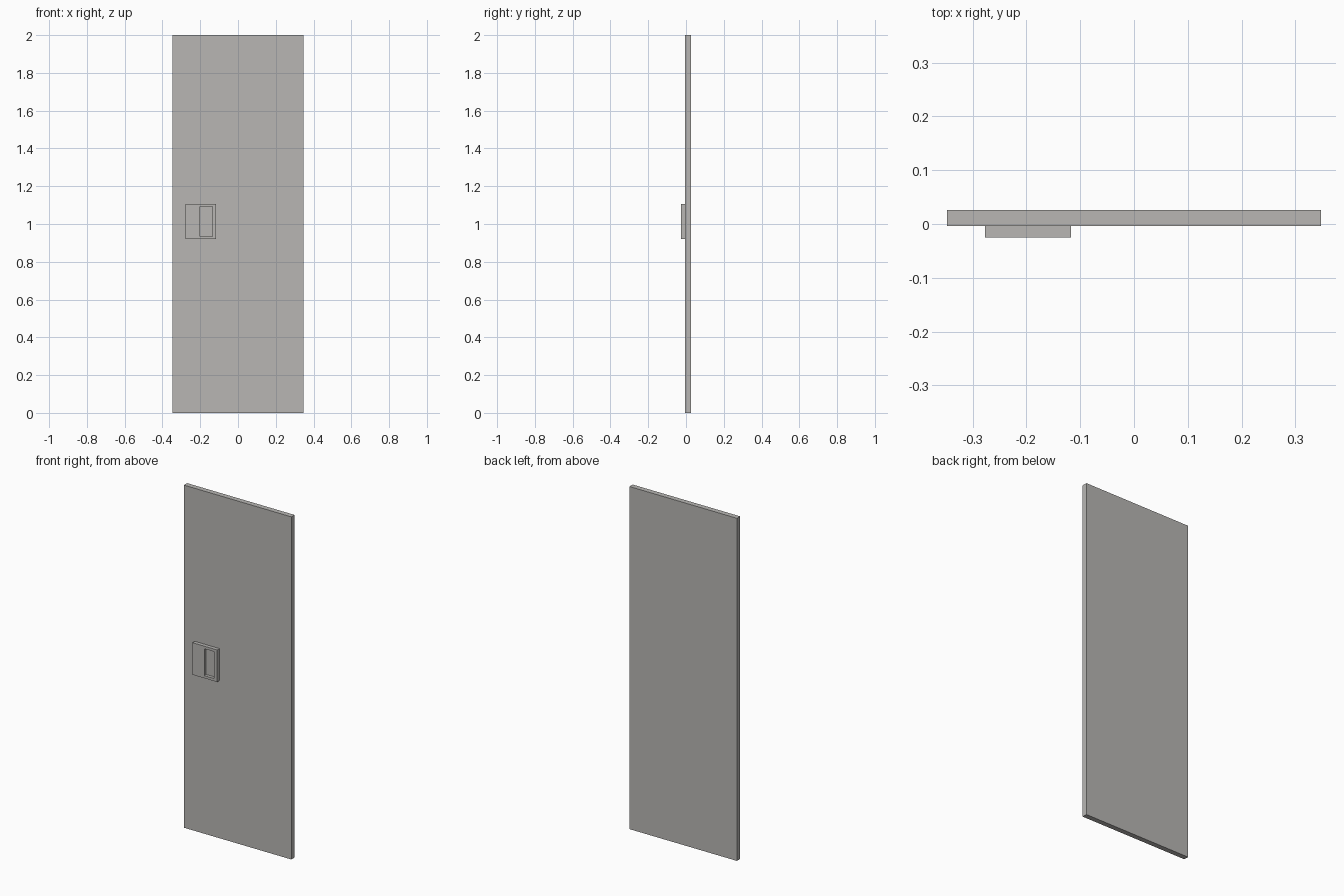
import bpy, bmesh
from mathutils import Vector

if "Cube" in bpy.data.objects:
    bpy.data.objects.remove(bpy.data.objects["Cube"])

grey = bpy.data.materials.new("warm_grey")
grey.diffuse_color = (0.48, 0.47, 0.455, 1)
grey.use_nodes = True
grey.node_tree.nodes["Principled BSDF"].inputs["Base Color"].default_value = grey.diffuse_color


def box(x0, x1, y0, y1, z0, z1):
    bm = bmesh.new()
    bmesh.ops.create_cube(bm, size=1)
    for v in bm.verts:
        v.co = Vector((x1 if v.co.x > 0 else x0,
                       y1 if v.co.y > 0 else y0,
                       z1 if v.co.z > 0 else z0))
    return bm


def finish(bm, name):
    bmesh.ops.recalc_face_normals(bm, faces=bm.faces)
    mesh = bpy.data.meshes.new(name)
    bm.to_mesh(mesh)
    bm.free()
    mesh.materials.append(grey)
    obj = bpy.data.objects.new(name, mesh)
    bpy.context.collection.objects.link(obj)


# Door slab
finish(box(-0.347, 0.347, -0.004, 0.026, 0, 2), "door_panel")

# Handle plate with a rectangular finger recess in its front face
x0, x1, z0, z1 = -0.277, -0.117, 0.92, 1.107
bm = box(x0, x1, -0.0255, -0.004, z0, z1)
front = min(bm.faces, key=lambda f: f.calc_center_median().y)
bmesh.ops.inset_individual(bm, faces=[front], thickness=0.01)
cx, cz = (x0 + x1) / 2, (z0 + z1) / 2
for v in front.verts:
    v.co.x = -0.136 if v.co.x > cx else -0.2
    v.co.z = 1.092 if v.co.z > cz else 0.935
pocket = bmesh.ops.extrude_discrete_faces(bm, faces=[front])["faces"][0]
for v in pocket.verts:
    v.co.y += 0.018
finish(bm, "handle_plate")
